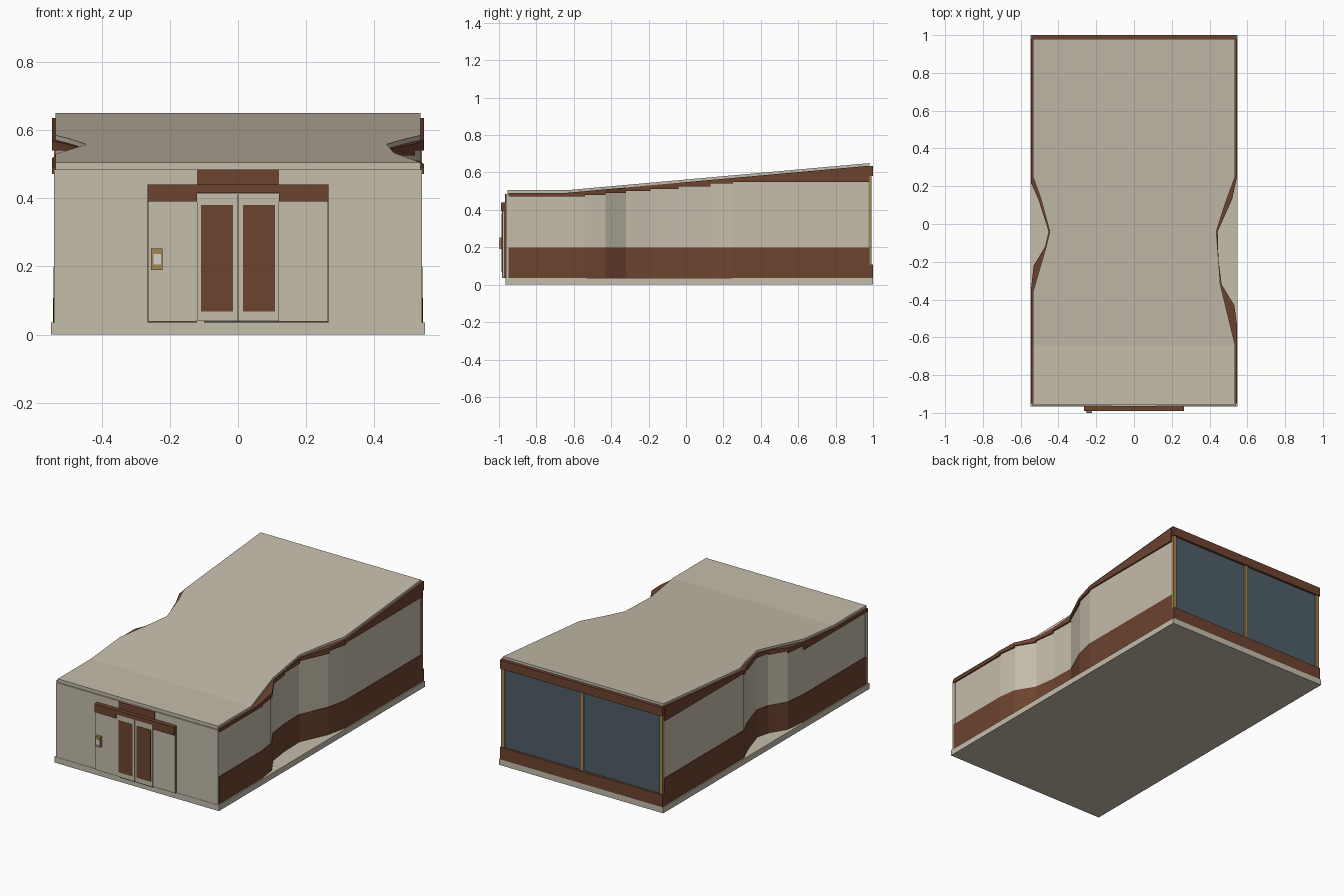
import bpy
import bmesh

cube = bpy.data.objects.get("Cube")
if cube:
    bpy.data.objects.remove(cube, do_unlink=True)


def material(name, rgb):
    m = bpy.data.materials.new(name)
    m.use_nodes = True
    m.diffuse_color = (*rgb, 1)
    m.node_tree.nodes["Principled BSDF"].inputs["Base Color"].default_value = (*rgb, 1)
    return m


CREAM = material("warm cream", (0.56, 0.51, 0.41))
BROWN = material("rust brown", (0.155, 0.057, 0.03))
GLASS = material("blue grey glass", (0.076, 0.114, 0.136))
GOLD = material("bronze gold", (0.36, 0.24, 0.09))
PALE = material("pale screen", (0.68, 0.64, 0.58))
DARK = material("dark grey", (0.06, 0.06, 0.06))


def finish(name, bm, mat):
    bmesh.ops.recalc_face_normals(bm, faces=bm.faces)
    mesh = bpy.data.meshes.new(name)
    bm.to_mesh(mesh)
    bm.free()
    mesh.materials.append(mat)
    obj = bpy.data.objects.new(name, mesh)
    bpy.context.collection.objects.link(obj)
    return obj


def loft(name, ys, left, right, bottom, top, mat):
    """Join rectangular cross-sections along y; the four limits are functions of y."""
    bm = bmesh.new()
    rings = []
    for y in ys:
        a, b, lo, hi = left(y), right(y), bottom(y), top(y)
        rings.append([bm.verts.new(p) for p in
                      ((a, y, lo), (b, y, lo), (b, y, hi), (a, y, hi))])
    for r, s in zip(rings, rings[1:]):
        for i in range(4):
            j = (i + 1) % 4
            bm.faces.new((r[i], r[j], s[j], s[i]))
    bm.faces.new(rings[0])
    bm.faces.new(rings[-1])
    return finish(name, bm, mat)


def box(name, x0, x1, y0, y1, z0, z1, mat):
    return loft(name, (y0, y1), lambda y: x0, lambda y: x1,
                lambda y: z0, lambda y: z1, mat)


def along(path):
    """Interpolate a half-width along a list of (y, x) points."""
    def width(y):
        for (y0, x0), (y1, x1) in zip(path, path[1:]):
            if y <= y1:
                return x0 + (x1 - x0) * (y - y0) / (y1 - y0)
        return path[-1][1]
    return width


# Plan outlines of the waisted side walls and the roof edges
FRONT, BACK, KINK = -0.95, 0.98, -0.64
wall_right = [(FRONT, .537), (-.54, .537), (-.43, .522), (-.32, .455), (-.19, .438),
              (-.04, .434), (.13, .51), (.25, .537), (BACK, .537)]
wall_left = [(FRONT, .537), (-.35, .537), (-.22, .522), (-.12, .462), (-.04, .443),
             (.13, .497), (.22, .537), (BACK, .537)]
roof_right = [(FRONT, .535), (KINK, .535), (-.32, .457), (-.04, .436), (.1, .48),
              (.25, .535), (BACK, .535)]
roof_left = [(FRONT, .535), (-.36, .535), (-.12, .465), (-.04, .446), (.14, .495),
             (.25, .535), (BACK, .535)]


def stations(*paths):
    return sorted({y for p in paths for y, x in p} | {KINK})


def roof_z(y):
    return 0.505 + max(0, y - KINK) * 0.145 / (BACK - KINK)


wr, wl, rr, rl = map(along, (wall_right, wall_left, roof_right, roof_left))
wall_ys = stations(wall_right, wall_left)

# Floor slab, body, lower skirt and sloping roof
box("floor_slab", -.548, .548, -.965, 1, 0, .035, CREAM)
loft("wall_body", wall_ys, lambda y: -wl(y), wr,
     lambda y: .03, lambda y: roof_z(y) - .022, CREAM)
loft("wall_skirt", wall_ys, lambda y: -wl(y) - .004, lambda y: wr(y) + .004,
     lambda y: .033, lambda y: .2, BROWN)
loft("roof", stations(roof_right, roof_left), lambda y: -rl(y), rr,
     lambda y: roof_z(y) - .015, roof_z, CREAM)

# Stepped fascia below the roof, one piece per wall facet
for side, path, width, sign in (("right", wall_right, wr, 1), ("left", wall_left, wl, -1)):
    for n, ((y0, _), (y1, _)) in enumerate(zip(path, path[1:])):
        ys = sorted({y0, y1} | ({KINK} if y0 < KINK < y1 else set()))
        low = min(.55, roof_z(y0) - .034)
        loft(f"fascia_{side}_{n + 1}", ys,
             lambda y: sign * (width(y) - .06), lambda y: sign * (width(y) + .009),
             lambda y: low, lambda y: roof_z(y) - .014, BROWN)

# Front wall and its coping
box("front_wall", -.54, .54, -.963, -.94, .035, .485, CREAM)
box("front_coping", -.535, .535, -.955, -.94, .483, .505, CREAM)

# Entrance surround
box("door_sign_block", -.12, .12, -.967, -.94, .43, .485, BROWN)
box("door_header", -.265, .265, -.99, -.96, .415, .44, BROWN)
box("threshold", -.1, .12, -.982, -.96, .035, .041, DARK)
for side, s in (("left", 1), ("right", -1)):
    def mirrored(name, x0, x1, *rest):
        box(f"{name}_{side}", min(s * x0, s * x1), max(s * x0, s * x1), *rest)
    mirrored("header_end", .12, .265, -.99, -.96, .39, .415, BROWN)
    mirrored("surround_core", .12, .265, -.974, -.96, .035, .39, BROWN)
    mirrored("surround_panel", .12, .264, -.98, -.974, .039, .39, CREAM)
    mirrored("door_leaf", .0015, .12, -.985, -.96, .041, .414, CREAM)
    mirrored("door_pane", .014, .108, -.987, -.984, .068, .38, BROWN)

# Entry keypad
box("keypad", -.255, -.222, -.997, -.978, .19, .252, GOLD)
box("keypad_screen", -.248, -.226, -1, -.996, .206, .236, PALE)

# Glazed back wall
box("back_glass", -.535, .535, .975, .986, .1, .585, GLASS)
box("back_sill", -.542, .542, .97, 1, .035, .108, BROWN)
box("back_lintel", -.542, .542, .97, 1, .582, .635, BROWN)
for name, x in (("left", .528), ("middle", 0), ("right", -.528)):
    box(f"window_post_{name}", x - .011, x + .011, .975, .993, .108, .582, GOLD)
